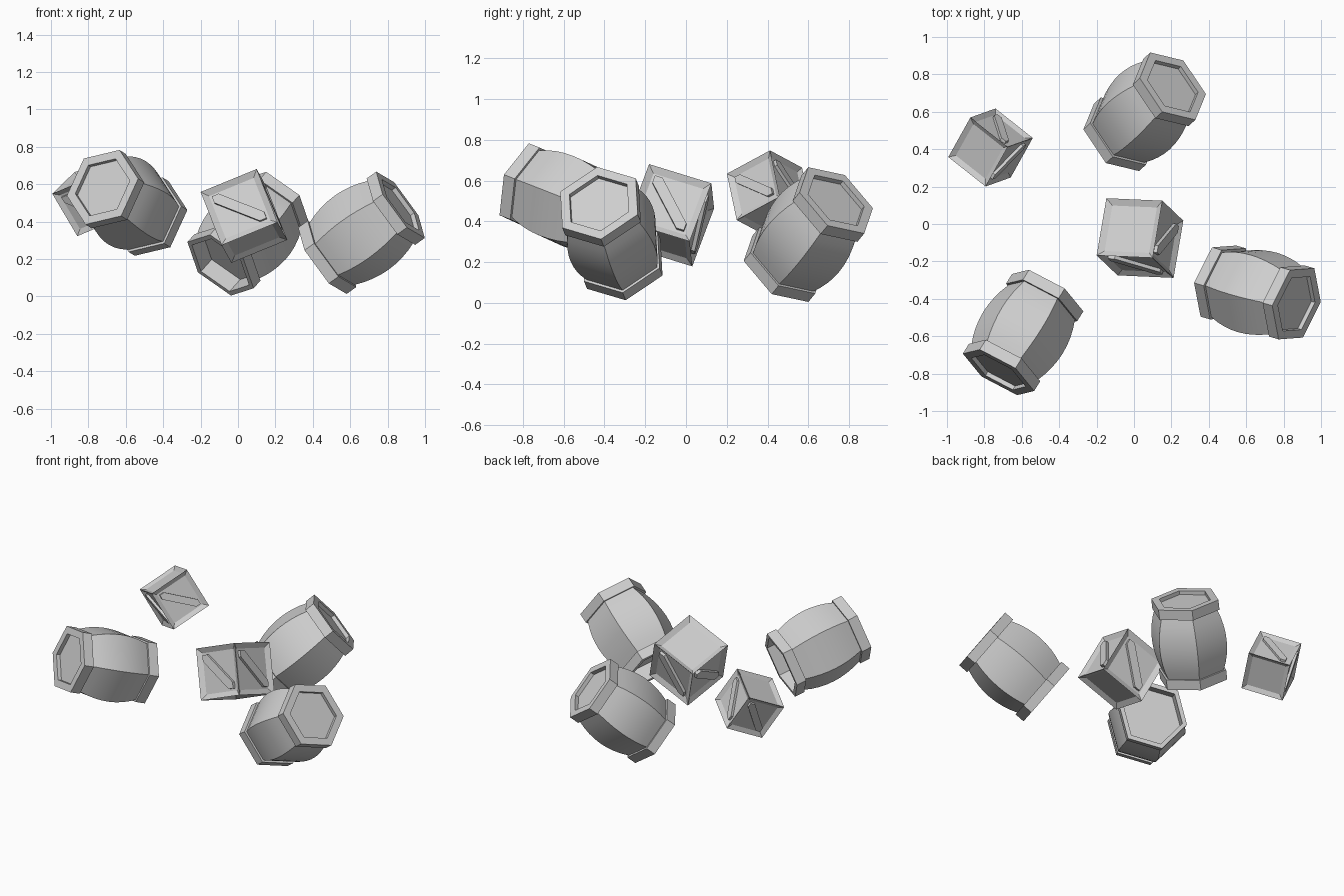
import bpy, bmesh, math
from mathutils import Vector, Matrix

if "Cube" in bpy.data.objects:
    bpy.data.objects.remove(bpy.data.objects["Cube"])

grey = bpy.data.materials.new("plain_grey")
grey.use_nodes = True
colour = (0.62, 0.62, 0.62, 1)
grey.diffuse_color = colour
grey.node_tree.nodes["Principled BSDF"].inputs["Base Color"].default_value = colour


def pose(centre, up, side):
    """Matrix whose local z follows up and whose local x leans along side."""
    z = Vector(up).normalized()
    x = Vector(side)
    x = (x - z * x.dot(z)).normalized()
    m = Matrix((x, z.cross(x), z)).transposed().to_4x4()
    m.translation = centre
    return m


def finish(bm, name, matrix, smooth=False):
    bmesh.ops.recalc_face_normals(bm, faces=bm.faces)
    mesh = bpy.data.meshes.new(name)
    bm.to_mesh(mesh)
    bm.free()
    mesh.materials.append(grey)
    ob = bpy.data.objects.new(name, mesh)
    bpy.context.collection.objects.link(ob)
    ob.matrix_world = matrix
    if smooth:
        bpy.ops.object.select_all(action='DESELECT')
        ob.select_set(True)
        bpy.context.view_layer.objects.active = ob
        bpy.ops.object.shade_smooth_by_angle(angle=math.radians(25))
    return ob


def barrel(name, centre, up, side):
    half, band, rim = 0.264, 0.065, 0.22
    body_end, bulge, steps = 0.205, 0.04, 8
    # lid recess and top hoop
    profile = [(0.168, half - 0.025), (0.168, half), (rim, half), (rim, half - band)]
    # bulging staves
    reach = half - band
    for i in range(steps + 1):
        t = 1 - 2 * i / steps
        profile.append((body_end + bulge * (1 - t * t), reach * t))
    # bottom hoop and deep hollow base
    profile += [(rim, band - half), (rim, -half), (0.19, -half), (0.19, 0.1 - half)]
    bm = bmesh.new()
    rings = []
    for r, z in profile:
        rings.append([bm.verts.new((r * math.cos(k * math.pi / 3),
                                    r * math.sin(k * math.pi / 3), z)) for k in range(6)])
    for a, b in zip(rings, rings[1:]):
        for k in range(6):
            n = (k + 1) % 6
            bm.faces.new((a[k], a[n], b[n], b[k]))
    bm.faces.new(rings[0])
    bm.faces.new(rings[-1])
    finish(bm, name, pose(centre, up, side), True)


def crate(name, size, centre, up, side):
    h, frame, depth = size / 2, size * 0.145, size * 0.06
    bm = bmesh.new()
    # framed box with a recessed panel on every face
    bmesh.ops.create_cube(bm, size=size)
    bmesh.ops.inset_individual(bm, faces=bm.faces[:], thickness=frame, depth=-depth)
    # diagonal brace on the four sides
    p, t = h - frame, size * 0.12
    outline = [(-p, p - t), (-p, p), (-p + t, p), (p, t - p), (p, -p), (p - t, -p)]
    for k in range(4):
        turn = Matrix.Rotation(k * math.pi / 2, 3, 'Z')
        outer = [bm.verts.new(turn @ Vector((x, -h, z))) for x, z in outline]
        inner = [bm.verts.new(turn @ Vector((x, -h + depth, z))) for x, z in outline]
        bm.faces.new(outer)
        bm.faces.new(inner[::-1])
        for i in range(6):
            j = (i + 1) % 6
            bm.faces.new((outer[i], inner[i], inner[j], outer[j]))
    finish(bm, name, pose(centre, up, side))


# three tumbling barrels
barrel("back_barrel", (0.057, 0.60, 0.335), (0.571, 0.519, 0.637), (-0.059, -0.144, 0.17))
barrel("front_right_barrel", (-0.593, -0.58, 0.50), (-0.498, -0.807, 0.317), (0.086, 0.021, 0.188))
barrel("front_left_barrel", (0.66, -0.366, 0.34), (0.79, -0.23, 0.566), (0.134, 0.01, -0.183))

# two tumbling crates
crate("large_crate", 0.324, (0.032, -0.075, 0.43), (-0.112, 0.107, 0.285), (0.297, -0.013, 0.122))
crate("small_crate", 0.268, (-0.767, 0.409, 0.535), (-0.134, -0.048, 0.227), (0.203, -0.16, 0.086))
